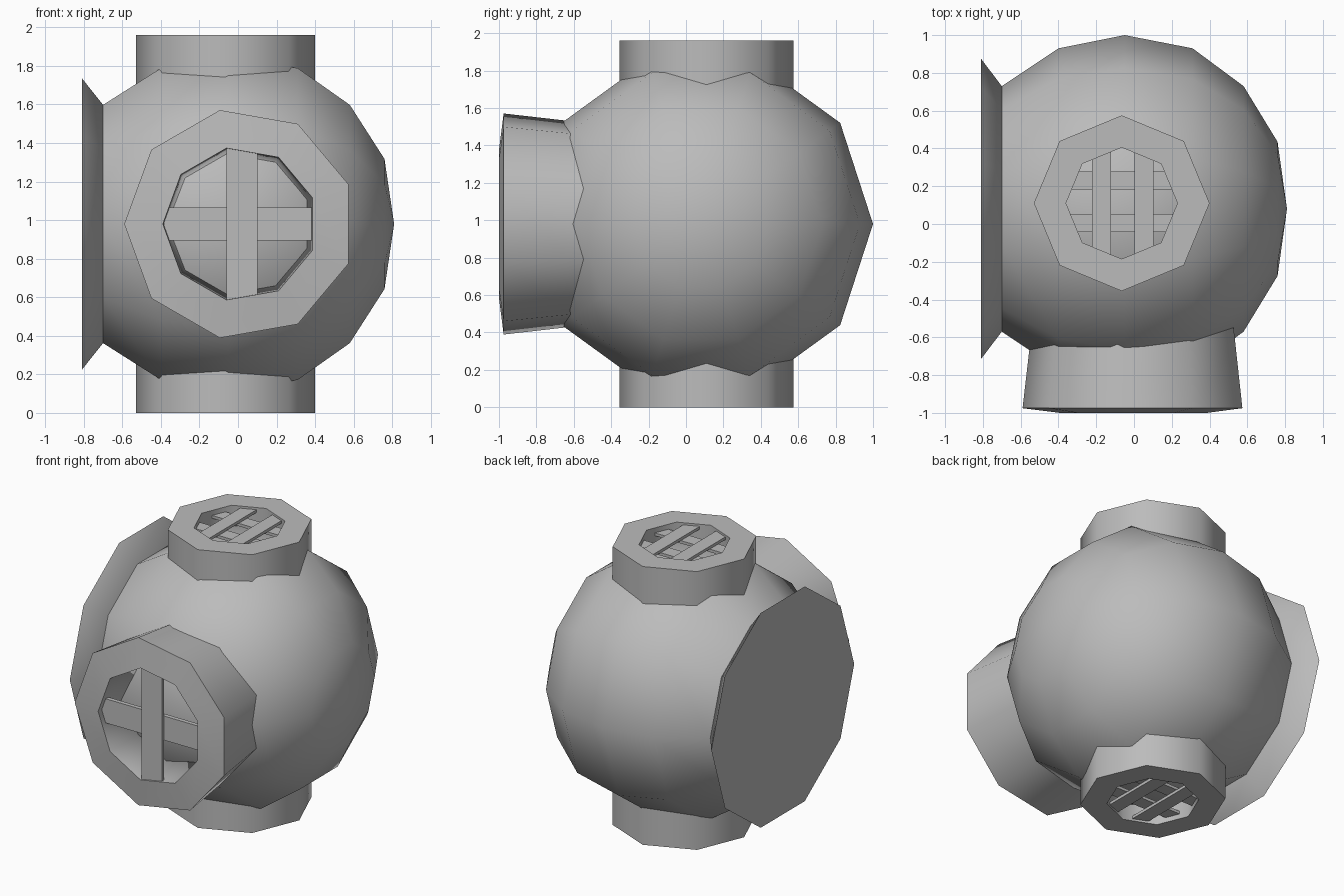
import bpy, bmesh, math
from mathutils import Vector

if "Cube" in bpy.data.objects:
    bpy.data.objects.remove(bpy.data.objects["Cube"])

grey = bpy.data.materials.new("light_grey")
grey.diffuse_color = (0.5, 0.5, 0.5, 1)
grey.use_nodes = True
grey.node_tree.nodes["Principled BSDF"].inputs["Base Color"].default_value = grey.diffuse_color


def finish(name, bm):
    bmesh.ops.recalc_face_normals(bm, faces=bm.faces)
    me = bpy.data.meshes.new(name)
    bm.to_mesh(me)
    bm.free()
    me.materials.append(grey)
    ob = bpy.data.objects.new(name, me)
    bpy.context.collection.objects.link(ob)
    bpy.ops.object.select_all(action='DESELECT')
    ob.select_set(True)
    bpy.context.view_layer.objects.active = ob
    bpy.ops.object.shade_smooth_by_angle(angle=math.radians(46))
    return ob


def lathe(name, axis, centre, profile, sides, start=0.0, closed=False):
    """Spin (position, radius) points round an axis; closed joins last to first."""
    u, v = [i for i in range(3) if i != axis]
    bm = bmesh.new()
    rings = []
    for pos, r in profile:
        ring = []
        for k in range(1 if r == 0 else sides):
            a = start + math.tau * k / sides
            co = Vector((0, 0, 0))
            co[axis] = pos
            co[u] = centre[0] + r * math.cos(a)
            co[v] = centre[1] + r * math.sin(a)
            ring.append(bm.verts.new(co))
        rings.append(ring)
    pairs = list(zip(rings, rings[1:]))
    if closed:
        pairs.append((rings[-1], rings[0]))
    for a, b in pairs:
        for k in range(sides):
            n = (k + 1) % sides
            if len(b) == 1:
                bm.faces.new((a[k], a[n], b[0]))
            else:
                bm.faces.new((a[k], a[n], b[n], b[k]))
    if not closed:
        for ring in (rings[0], rings[-1]):
            if len(ring) > 1:
                bm.faces.new(ring)
    return finish(name, bm)


def bar(name, lo, hi):
    bm = bmesh.new()
    bmesh.ops.create_cube(bm, size=1)
    for vert in bm.verts:
        vert.co = [lo[i] if vert.co[i] < 0 else hi[i] for i in range(3)]
    return finish(name, bm)


# round body, ten sides about the x axis, cut flat on the left
lathe("body", 0, (0.08, 0.98),
      [(-0.70, 0.65), (-0.40, 0.85), (-0.05, 0.92), (0.31, 0.85),
       (0.58, 0.65), (0.76, 0.355), (0.81, 0)], 10)

# flared plate on the left
lathe("neck_flange", 0, (0.08, 0.98), [(-0.81, 0.795), (-0.70, 0.65)], 10)

# front window collar, nine sides, with a cross grille
lathe("front_window", 1, (0.01, 0.98),
      [(-0.50, 0.545), (-0.63, 0.56), (-0.975, 0.60), (-1.0, 0.40), (-0.70, 0.37)],
      9, math.pi, True)
bar("front_upright_bar", (-0.06, -0.99, 0.585), (0.10, -0.965, 1.375))
bar("front_cross_bar", (-0.385, -0.965, 0.895), (0.395, -0.935, 1.065))

# top and bottom window collars, eight sides, with two-by-two grilles
for label, sign in (("top", 1), ("bottom", -1)):
    def z(h):
        return 0.98 + sign * h
    lathe(label + "_window", 2, (-0.065, 0.11),
          [(z(0.71), 0.465), (z(0.98), 0.465), (z(0.98), 0.295), (z(0.71), 0.295)],
          8, 0, True)

    def slab(name, x0, x1, y0, y1, h0, h1):
        za, zb = sorted((z(h0), z(h1)))
        bar(name, (x0, y0, za), (x1, y1, zb))
    for i, x in enumerate((-0.222, 0.003)):
        slab(f"{label}_long_bar_{i}", x, x + 0.1, -0.18, 0.40, 0.945, 0.965)
    for i, y in enumerate((-0.042, 0.182)):
        slab(f"{label}_cross_bar_{i}", -0.355, 0.225, y, y + 0.095, 0.925, 0.945)
